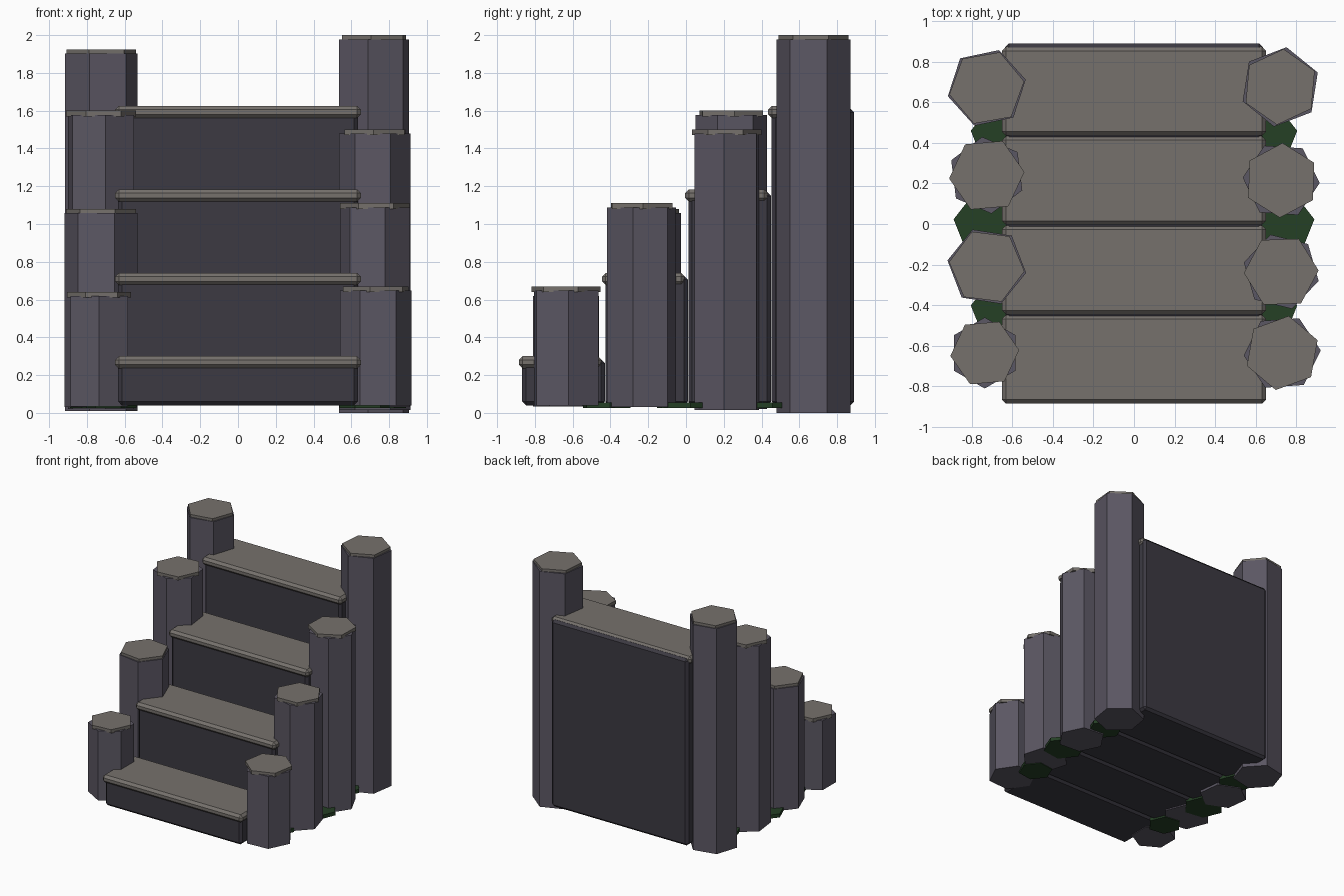
import bpy, bmesh
from math import radians, cos, sin

if "Cube" in bpy.data.objects:
    bpy.data.objects.remove(bpy.data.objects["Cube"])


def material(name, rgb):
    m = bpy.data.materials.new(name)
    m.diffuse_color = (*rgb, 1)
    m.use_nodes = True
    m.node_tree.nodes["Principled BSDF"].inputs["Base Color"].default_value = m.diffuse_color
    return m


COLUMN = material("column_stone", (0.105, 0.095, 0.125))
TREAD = material("tread_stone", (0.18, 0.165, 0.15))
BODY = material("dark_stone", (0.045, 0.042, 0.055))
MOSS = material("moss", (0.018, 0.05, 0.018))


def finish(name, bm, mat):
    bmesh.ops.recalc_face_normals(bm, faces=bm.faces)
    me = bpy.data.meshes.new(name)
    bm.to_mesh(me)
    bm.free()
    me.materials.append(mat)
    ob = bpy.data.objects.new(name, me)
    bpy.context.collection.objects.link(ob)
    return ob


def block(name, lo, hi, bevel, mat):
    bm = bmesh.new()
    bmesh.ops.create_cube(bm, size=1)
    for v in bm.verts:
        v.co = [(a + b) / 2 + c * (b - a) for a, b, c in zip(lo, hi, v.co)]
    bmesh.ops.bevel(bm, geom=bm.edges[:], offset=bevel, segments=1,
                    affect='EDGES')
    return finish(name, bm, mat)


def hex_prism(name, x, y, r, turn, z0, z1, mat):
    bm = bmesh.new()
    ring = [bm.verts.new((x + r * cos(radians(turn + 60 * k)),
                          y + r * sin(radians(turn + 60 * k)), z0))
            for k in range(6)]
    base = bm.faces.new(ring)
    top = bmesh.ops.extrude_face_region(bm, geom=[base], use_keep_orig=True)
    for v in top["geom"]:
        if isinstance(v, bmesh.types.BMVert):
            v.co.z = z1
    return finish(name, bm, mat)


# Four solid steps, each with an overhanging tread slab
for i in range(4):
    y = -0.885 + 0.44 * i
    z = 0.30 + 0.4417 * i
    block(f"step_body_{i+1}", (-0.635, y + 0.018, 0.04),
          (0.635, y + 0.455, z - 0.015), 0.02, BODY)
    block(f"step_tread_{i+1}", (-0.65, y, z - 0.065),
          (0.65, y + 0.438, z), 0.02, TREAD)

# Columns: x, y, radius, turn, bottom, top, cap radius, cap turn
columns = {
    "left": [(-0.735, -0.635, 0.175, 30, 0.035, 0.64, 0.17, 5),
             (-0.725, -0.21, 0.196, 51, 0.03, 1.08, 0.187, 53),
             (-0.725, 0.24, 0.19, 37, 0.02, 1.60, 0.186, 5),
             (-0.725, 0.67, 0.196, 12, 0.01, 1.925, 0.187, 10)],
    "right": [(0.73, -0.635, 0.19, 4, 0.04, 0.67, 0.185, 20),
              (0.725, -0.235, 0.19, 46, 0.03, 1.11, 0.184, 2),
              (0.725, 0.215, 0.19, -4, 0.015, 1.50, 0.184, 28),
              (0.72, 0.675, 0.198, 21, 0.0, 2.0, 0.187, 25)],
}
for side, rows in columns.items():
    for n, (x, y, r, turn, z0, z1, cr, ct) in enumerate(rows, 1):
        hex_prism(f"{side}_column_{n}", x, y, r, turn, z0, z1 - 0.022, COLUMN)
        hex_prism(f"{side}_column_cap_{n}", x, y, cr, ct, z1 - 0.03, z1, TREAD)

# Moss patches at the foot of the columns
for side, s in (("left", -1), ("right", 1)):
    for n, (x, y, r) in enumerate([(0.67, -0.42, 0.135), (0.725, 0.0, 0.165),
                                   (0.67, 0.44, 0.135)], 1):
        hex_prism(f"{side}_moss_{n}", s * x, y, r, 8 * s, 0.025, 0.055, MOSS)
